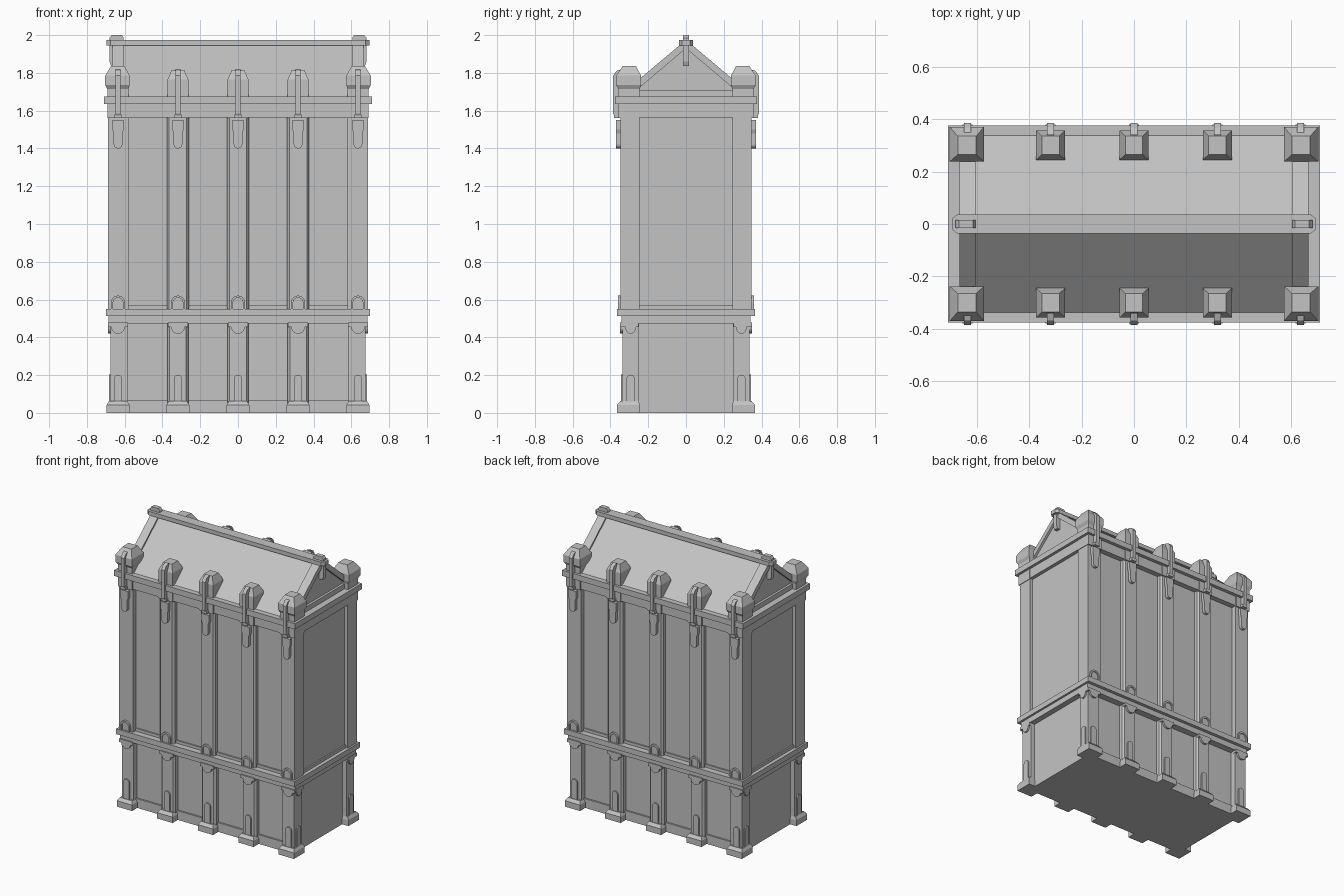
import bpy, bmesh, math
from mathutils import Vector

old = bpy.data.objects.get("Cube")
if old:
    bpy.data.objects.remove(old, do_unlink=True)

stone = bpy.data.materials.new("grey stone")
stone.use_nodes = True
GREY = (0.55, 0.55, 0.55, 1)
stone.diffuse_color = GREY
stone.node_tree.nodes["Principled BSDF"].inputs["Base Color"].default_value = GREY


def loft(bm, rings):
    """Skin closed rings of equal length and cap both ends."""
    vs = [[bm.verts.new(p) for p in r] for r in rings]
    n = len(vs[0])
    bm.faces.new(vs[0][::-1])
    bm.faces.new(vs[-1])
    for a, b in zip(vs, vs[1:]):
        for i in range(n):
            j = (i + 1) % n
            bm.faces.new((a[i], a[j], b[j], b[i]))


def rect(x0, x1, y0, y1, z):
    return [(x0, y0, z), (x1, y0, z), (x1, y1, z), (x0, y1, z)]


def box(bm, x0, x1, y0, y1, z0, z1):
    loft(bm, [rect(x0, x1, y0, y1, z0), rect(x0, x1, y0, y1, z1)])


def block(bm, hx, hy, z0, z1):
    box(bm, -hx, hx, -hy, hy, z0, z1)


def prism(bm, pts, axis, a, b):
    """Extrude a 2D profile along an axis, x or y or z."""
    def put(p, t):
        q = list(p)
        q.insert("xyz".index(axis), t)
        return q
    loft(bm, [[put(p, t) for p in pts] for t in (a, b)])


def arc(r, z, start, end, cx=0, n=10):
    angles = [math.radians(start + (end - start) * i / n) for i in range(n + 1)]
    return [(cx + r * math.cos(a), z + r * math.sin(a)) for a in angles]


def finish(name, bm, mirror=""):
    """Mirror the mesh over the named planes, then make the object."""
    for axis in mirror:
        i = "xyz".index(axis)
        geo = bmesh.ops.duplicate(bm, geom=bm.verts[:] + bm.edges[:] + bm.faces[:])
        for v in geo["geom"]:
            if isinstance(v, bmesh.types.BMVert):
                v.co[i] *= -1
    bmesh.ops.recalc_face_normals(bm, faces=bm.faces)
    me = bpy.data.meshes.new(name)
    bm.to_mesh(me)
    bm.free()
    me.materials.append(stone)
    ob = bpy.data.objects.new(name, me)
    bpy.context.collection.objects.link(ob)
    return ob


BAYS = [-0.635, -0.318, 0, 0.318, 0.635]
CORNER = 0.635

# Walls and plinth ledges
bm = bmesh.new()
block(bm, 0.645, 0.295, 0, 0.5)
block(bm, 0.62, 0.307, 0, 0.065)
finish("lower_wall", bm)
bm = bmesh.new()
block(bm, 0.665, 0.312, 0.5, 1.66)
block(bm, 0.675, 0.322, 0.54, 0.57)
finish("upper_wall", bm)

# Horizontal bands
bm = bmesh.new()
block(bm, 0.685, 0.342, 0.472, 0.512)
block(bm, 0.70, 0.365, 0.512, 0.55)
finish("middle_band", bm)
bm = bmesh.new()
block(bm, 0.69, 0.35, 1.565, 1.635)
block(bm, 0.71, 0.375, 1.635, 1.675)
finish("cornice_band", bm)

# Pilasters between the bays
low, high = bmesh.new(), bmesh.new()
for x in BAYS[1:4]:
    prism(low, [(x - .055, .28), (x - .055, .322), (x - .044, .336),
                (x + .044, .336), (x + .055, .322), (x + .055, .28)], "z", 0, 0.48)
    prism(high, [(x - .058, .30), (x - .058, .334), (x - .046, .348),
                 (x + .046, .348), (x + .058, .334), (x + .058, .30)], "z", 0.54, 1.57)
finish("lower_pilasters", low, "y")
finish("upper_pilasters", high, "y")

# Corner pillars
bm = bmesh.new()
box(bm, .585, .676, .25, .336, 0, 0.48)
finish("lower_corner_pillars", bm, "xy")
bm = bmesh.new()
box(bm, .58, .688, .245, .348, 0.54, 1.57)
finish("upper_corner_pillars", bm, "xy")

# Feet with sloped tops
bm = bmesh.new()
for x in BAYS:
    a, b = x - .06, x + .06
    loft(bm, [rect(a, b, .245, .365, 0), rect(a, b, .245, .365, .042),
              rect(a + .012, b - .012, .25, .348, .062)])
finish("feet", bm, "y")

# Raised strips and rounded brackets on the lower pilasters
strips, brackets = bmesh.new(), bmesh.new()
bracket = [(-.052, .478), (-.052, .455)] + arc(.036, .455, 180, 360) + [(.052, .455), (.052, .478)]
strip = [(-.022, .05)] + arc(.022, .18, 180, 0) + [(.022, .05)]
for x in BAYS:
    prism(strips, [(x + p, z) for p, z in strip], "y", .33, .345)
    prism(brackets, [(x + p, z) for p, z in bracket], "y", .32, .35)
finish("pilaster_strips", strips, "y")
finish("pilaster_brackets", brackets, "y")
bm = bmesh.new()
prism(bm, [(.293 + p * .8, z) for p, z in bracket], "x", .66, .688)
prism(bm, [(.293 + p, z) for p, z in strip], "x", .67, .684)
finish("side_brackets", bm, "xy")

# Arched hoods standing on the middle band
bm = bmesh.new()
for x in BAYS:
    hood = [(x + .038, .54)] + arc(.038, .583, 0, 180, x) + [(x - .038, .54), (x - .026, .54)]
    hood += arc(.026, .583, 180, 0, x) + [(x + .026, .54)]
    prism(bm, hood, "y", .34, .36)
    prism(bm, [(x + .026, .54)] + arc(.026, .583, 0, 180, x) + [(x - .026, .54)], "y", .34, .352)
finish("arched_hoods", bm, "y")

# Pinnacles along the eaves
bm = bmesh.new()
for x in BAYS[1:4]:
    a, b = x - .055, x + .055
    loft(bm, [rect(a, b, .245, .357, 1.56), rect(a, b, .245, .357, 1.765),
              rect(x - .033, x + .033, .265, .335, 1.815)])
finish("eaves_pinnacles", bm, "y")

# Larger corner pinnacles with flared heads
bm = bmesh.new()
loft(bm, [rect(.58, .692, .245, .357, 1.56), rect(.58, .692, .245, .357, 1.715),
          rect(.573, .703, .238, .37, 1.735), rect(.573, .703, .238, .37, 1.785),
          rect(.602, .672, .265, .335, 1.837)])
finish("corner_pinnacles", bm, "xy")

# Clamps over the cornice and pendants under it
clamps, pendants = bmesh.new(), bmesh.new()
side = [(.34, 1.82), (.368, 1.81), (.386, 1.785), (.386, 1.585), (.37, 1.56), (.34, 1.56)]
for x in BAYS:
    prism(clamps, side, "x", x - .013, x + .013)
    box(clamps, x - .019, x + .019, .34, .38, 1.56, 1.58)
    prism(pendants, [(x - .03, 1.55), (x - .03, 1.50), (x - .023, 1.48)]
          + arc(.023, 1.423, 180, 360, x)
          + [(x + .023, 1.48), (x + .03, 1.50), (x + .03, 1.55)], "y", .34, .37)
finish("cornice_clamps", clamps, "y")
finish("hanging_pendants", pendants, "y")

# Gabled roof, with raised copings at both ends
bm = bmesh.new()
prism(bm, [(-.355, 1.66), (.355, 1.66), (0, 1.962)], "x", -.648, .648)
finish("roof", bm)
bm = bmesh.new()
for s in (1, -1):
    prism(bm, [(0, 1.975), (s * .36, 1.672), (s * .305, 1.672), (0, 1.93)], "x", .605, .665)
box(bm, .605, .665, -.25, .25, 1.66, 1.71)
finish("gable_copings", bm, "x")

# Ridge bar with pointed ends
bm = bmesh.new()
ridge = [(-.695, -.02), (-.675, -.036), (.675, -.036), (.695, -.02),
         (.695, .02), (.675, .036), (-.675, .036), (-.695, .02)]
prism(bm, ridge, "z", 1.945, 1.973)
finish("ridge_bar", bm)

# Gable finials clasping the ridge ends
bm = bmesh.new()
prism(bm, [(.605, 1.96), (.605, 1.985), (.615, 2.0), (.668, 2.0), (.68, 1.985),
           (.68, 1.86), (.672, 1.837), (.645, 1.837), (.645, 1.96)], "y", -.016, .016)
finish("gable_finials", bm, "x")
